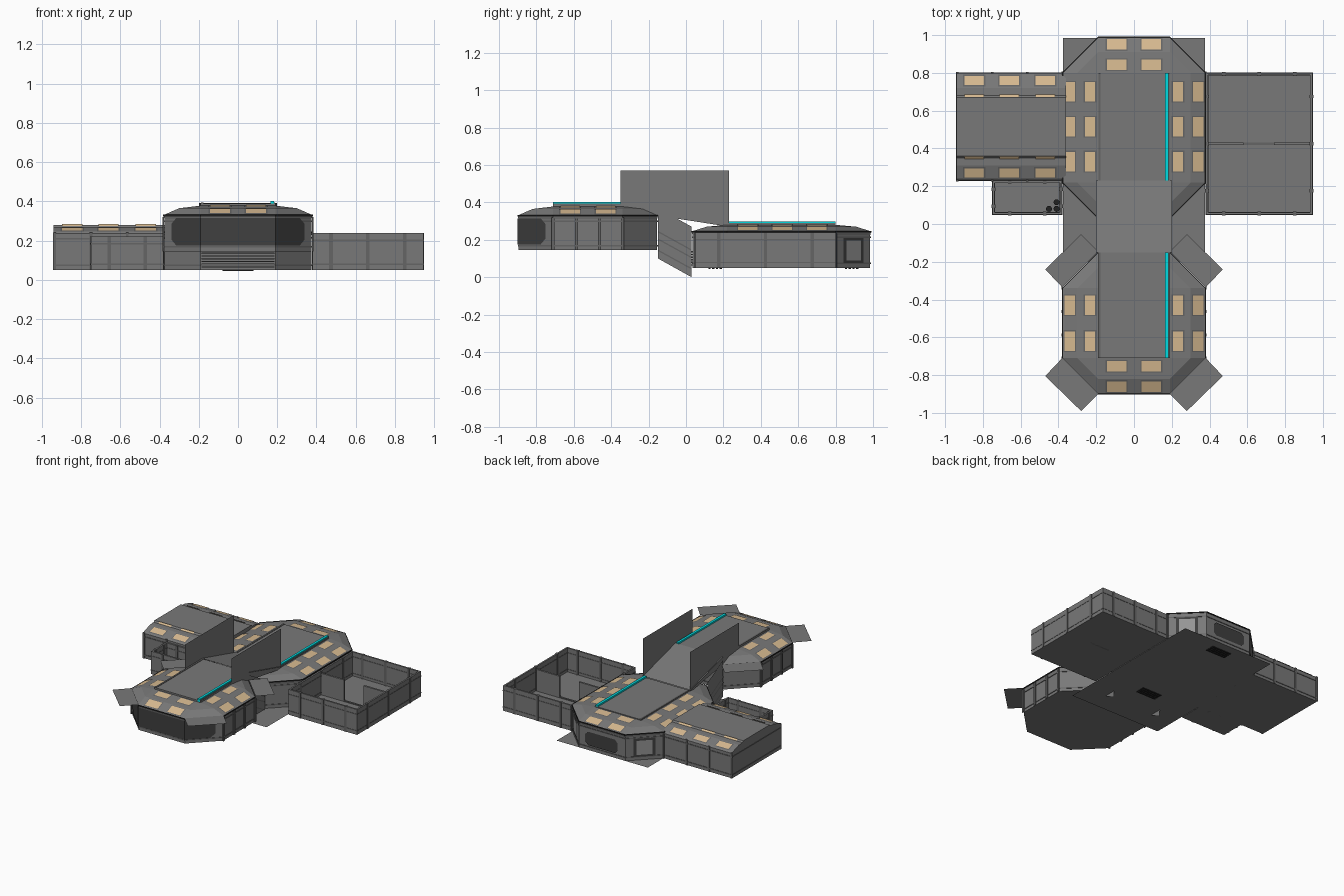
import bpy, bmesh
from mathutils import Vector

cube = bpy.data.objects.get("Cube")
if cube:
    bpy.data.objects.remove(cube, do_unlink=True)


def material(name, r, g, b):
    m = bpy.data.materials.new(name)
    m.use_nodes = True
    m.diffuse_color = (r, g, b, 1)
    m.node_tree.nodes["Principled BSDF"].inputs["Base Color"].default_value = (r, g, b, 1)
    return m


GREY = material("hull grey", .19, .19, .19)
TRIM = material("trim grey", .13, .13, .13)
GLASS = material("dark glass", .05, .05, .05)
BLACK = material("black seam", .015, .015, .015)
TAN = material("warm window", .68, .49, .28)
CYAN = material("cyan light", 0, .72, .76)
PALE = material("pale door", .3, .3, .3)


def finish(name, bm, mat, solid=True):
    if solid:
        bmesh.ops.remove_doubles(bm, verts=bm.verts, dist=.0005)
        bmesh.ops.recalc_face_normals(bm, faces=bm.faces)
    me = bpy.data.meshes.new(name)
    bm.to_mesh(me)
    bm.free()
    me.materials.append(mat)
    ob = bpy.data.objects.new(name, me)
    bpy.context.collection.objects.link(ob)
    return ob


def loft(name, rings, mat):
    bm = bmesh.new()
    loops = [[bm.verts.new(p) for p in r] for r in rings]
    for a, b in zip(loops, loops[1:]):
        for i in range(len(a)):
            j = (i + 1) % len(a)
            bm.faces.new((a[i], a[j], b[j], b[i]))
    bm.faces.new(loops[0][::-1])
    bm.faces.new(loops[-1])
    return finish(name, bm, mat)


def box(name, x0, x1, y0, y1, z0, z1, mat=GREY):
    rings = [[(x0, y0, z), (x1, y0, z), (x1, y1, z), (x0, y1, z)] for z in (z0, z1)]
    return loft(name, rings, mat)


def plates(name, polys, mat, lift=.003):
    # thin painted faces, lifted off the surface along their normal
    bm = bmesh.new()
    for poly in polys:
        pts = [Vector(p) for p in poly]
        n = (pts[1] - pts[0]).cross(pts[2] - pts[0]).normalized()
        if n.z < -.01:
            n = -n
            pts.reverse()
        bm.faces.new([bm.verts.new(p + n * lift) for p in pts])
    return finish(name, bm, mat, False)


CORE = .19


def octagon(y0, y1, d, z):
    c = CORE
    return [(c, y0 - d, z), (c + d, y0, z), (c + d, y1, z), (c, y1 + d, z),
            (-c, y1 + d, z), (-c - d, y1, z), (-c - d, y0, z), (-c, y0 - d, z)]


def module(name, y0, y1, zb, zw, z1, z2):
    # walls, roof slopes and flat crown
    loft(name + "_hull", [octagon(y0, y1, d, z) for d, z in
                          ((.185, zb), (.185, zw - .02), (.19, zw), (.11, z1), (0, z2))], GREY)
    for k, z in enumerate((zb + .02, zw - .035)):
        loft(f"{name}_band_{k}", [octagon(y0, y1, .189, h) for h in (z, z + .008)], TRIM)
    loft(name + "_eave", [octagon(y0, y1, .192, h) for h in (zw - .006, zw + .002)], BLACK)
    for s in (-1, 1):
        for k in range(4):
            y = y0 + (y1 - y0) * k / 3
            box(f"{name}_rib_{s}_{k}", s * .38 - .004, s * .38 + .004, y - .008, y + .008, zb, zw - .01, TRIM)


def roof_windows(name, y0, y1, ys, end, z0, z1, z2):
    def height(d):
        return z2 + (z1 - z2) * d / .11 if d < .11 else z1 + (z0 - z1) * (d - .11) / .08
    glass, frames = [], []
    for da, db in ((.015, .07), (.122, .177)):
        for grow, out in ((0, glass), (.006, frames)):
            a, b, h = da - grow, db + grow, .052 + grow
            for s in (-1, 1):
                for y in ys:
                    out.append([(s * (CORE + d), y + t, height(d))
                                for d, t in ((a, -h), (b, -h), (b, h), (a, h))])
                ye = y1 if end > 0 else y0
                out.append([(s * .092 + t, ye + end * d, height(d))
                            for d, t in ((a, -h), (b, -h), (b, h), (a, h))])
    plates(name + "_window_frames", frames, TRIM, .002)
    plates(name + "_windows", glass, TAN, .004)


# Two main modules
module("front_module", -.71, -.34, .145, .33, .365, .378)
roof_windows("front_module", -.71, -.34, (-.43, -.62), -1, .33, .365, .378)
module("rear_module", .22, .80, .05, .245, .27, .28)
roof_windows("rear_module", .22, .80, (.33, .515, .70), 1, .245, .27, .28)

# Roof decks with cyan light strips
for name, y0, y1, z in (("front", -.71, -.15, .39), ("rear", .23, .80, .286)):
    box(name + "_deck", -.19, .19, y0, y1, z - .03, z)
    box(name + "_light_strip", .165, .183, y0, y1, z - .01, z + .012, CYAN)
    for s in (-1, 1):
        box(f"{name}_deck_rail_{s}", s * .183 - .006, s * .183 + .006, y0, y1, z - .02, z + .003, TRIM)

# Ramp, upright fins and slanted corridor walls between the modules
plates("ramp", [[(-.2, -.15, .392), (.2, -.15, .392), (.2, .23, .29), (-.2, .23, .29)]], GREY, 0)
for s in (-1, 1):
    x = s * .192
    plates(f"fin_{s}", [[(x, -.35, .36), (x, .23, .27), (x, .23, .57), (x, -.35, .57)]], GREY, 0)
    x = s * .2
    plates(f"corridor_wall_{s}", [[(x, -.15, .10), (x, .03, 0), (x, .03, .27), (x, -.15, .37)]], GREY, 0)
    stripes = [[(x + s * .002, y, z - (y + .15) * .55) for y, z in
                ((-.15, h), (.03, h), (.03, h + .008), (-.15, h + .008))] for h in (.14, .20, .24)]
    plates(f"corridor_stripes_{s}", stripes, TRIM, 0)

# Floor sheet and corner wing plates
plates("floor_sheet", [[(-.375, -.2, .05), (.375, -.2, .05), (.375, .985, .05), (-.375, .985, .05)]], GREY, 0)
wings = []
for s in (-1, 1):
    for y, e in ((-.71, -1), (-.335, 1)):
        wings.append([(s * a, y + e * b, .334) for a, b in ((.19, .19), (.28, .28), (.47, .095), (.38, 0))])
plates("corner_wings", wings, GREY, 0)

# Wrap-around front windscreen
d, zl, zh = .192, .175, .315
panes = [[(-CORE, -.71 - d, zl), (CORE, -.71 - d, zl), (CORE, -.71 - d, zh), (-CORE, -.71 - d, zh)]]
for s in (-1, 1):
    panes.append([(s * (CORE + d * t), -.71 - d * (1 - t), z) for t, z in
                  ((0, zl), (.65, zl), (.78, zl + .03), (.78, zh - .03), (.65, zh), (0, zh))])
plates("windscreen", panes, GLASS, 0)

# Rear window and angled doors
plates("rear_window", [[(x, .993, z) for x, z in ((-.13, .11), (-.11, .09), (.11, .09), (.13, .11),
                                                 (.13, .17), (.11, .19), (-.11, .19), (-.13, .17))]], GLASS, 0)
for s in (-1, 1):
    for nm, a, z0, z1, off, m in (("frame", .22, .075, .21, .19, GLASS), ("leaf", .3, .09, .195, .193, PALE)):
        plates(f"door_{nm}_{s}", [[(s * (CORE + off * t), .80 + off * (1 - t), z)
                                   for t, z in ((a, z0), (1 - a, z0), (1 - a, z1), (a, z1))]], m, 0)

# Louvres below the front module
for k in range(6):
    z = .062 + k * .014
    box(f"louvre_{k}", -.185, .185, .025, .04, z, z + .007, TRIM)

# Side module with sloped eaves
half = [(.285, .05), (.285, .235), (.275, .245), (.205, .268), (.165, .27), (.155, .28)]
profile = half + [(-y, z) for y, z in reversed(half)]
loft("side_module", [[(x, .515 + y, z) for y, z in profile] for x in (-.94, -.36)], GREY)
side_panes, side_frames = [], []
for s in (-1, 1):
    for x in (-.845, -.66, -.47):
        for g, out in ((0, side_panes), (.007, side_frames)):
            out.append([(x + t, .515 + s * y, .245 + (.275 - y) * .33) for t, y in
                        ((-.052 - g, .268 + g), (.052 + g, .268 + g), (.052 + g, .22 - g), (-.052 - g, .22 - g))])
        side_panes.append([(x + t, .515 + s * y, z) for t, y, z in
                           ((-.052, .168, .271), (.052, .168, .271), (.052, .156, .281), (-.052, .156, .281))])
plates("side_window_frames", side_frames, TRIM, .002)
plates("side_windows", side_panes, TAN, .004)
for k, x in enumerate((-.935, -.75, -.565)):
    for s in (-1, 1):
        y = .515 + s * .286
        box(f"side_rib_{s}_{k}", x - .007, x + .007, y - .004, y + .004, .05, .24, TRIM)
for k, z in enumerate((.07, .205)):
    box(f"side_band_{k}", -.943, -.38, .227, .803, z, z + .008, TRIM)


# Open-topped yards
def yard(name, x0, x1, y0, y1, top, ribs):
    w = .012
    box(name + "_floor", x0, x1, y0, y1, .05, .06)
    sides = ((x0, x1, y0, y0 + w), (x0, x1, y1 - w, y1), (x0, x0 + w, y0, y1), (x1 - w, x1, y0, y1))
    for k, (a, b, c, e) in enumerate(sides):
        box(f"{name}_wall_{k}", a, b, c, e, .05, top)
        for j, z in enumerate((.075, top - .04)):
            box(f"{name}_band_{k}_{j}", a - .002, b + .002, c - .002, e + .002, z, z + .007, TRIM)
    for k in range(ribs):
        t = (k + .5) / ribs
        x, y = x0 + (x1 - x0) * t, y0 + (y1 - y0) * t
        for j, v in enumerate((y0 + w / 2, y1 - w / 2)):
            box(f"{name}_rib_{k}_{j}", x - .009, x + .009, v - .01, v + .01, .05, top + .001, TRIM)
        for j, u in enumerate((x0 + w / 2, x1 - w / 2)):
            box(f"{name}_rib_side_{k}_{j}", u - .01, u + .01, y - .009, y + .009, .05, top + .001, TRIM)


yard("large_yard", .38, .945, .05, .80, .238, 3)
yard("small_yard", -.75, -.38, .05, .23, .22, 2)
for k, (a, b) in enumerate(((.38, .58), (.74, .94))):
    box(f"yard_partition_{k}", a, b, .418, .432, .05, .22)
box("yard_threshold", .58, .74, .418, .432, .05, .066, TRIM)
for k, (x, y) in enumerate(((-.45, .08), (-.41, .08), (-.41, .115))):
    bpy.ops.mesh.primitive_cylinder_add(vertices=12, radius=.016, depth=.05, location=(x, y, .085))
    bpy.context.object.name = f"small_tank_{k}"
    bpy.context.object.data.materials.append(BLACK)

# Vents on the underside
for k, (x, y) in enumerate(((0, .85), (0, .12))):
    for j in range(4):
        box(f"belly_vent_{k}_{j}", x - .08, x + .08, y + j * .02, y + j * .02 + .012, .045, .05, BLACK)
